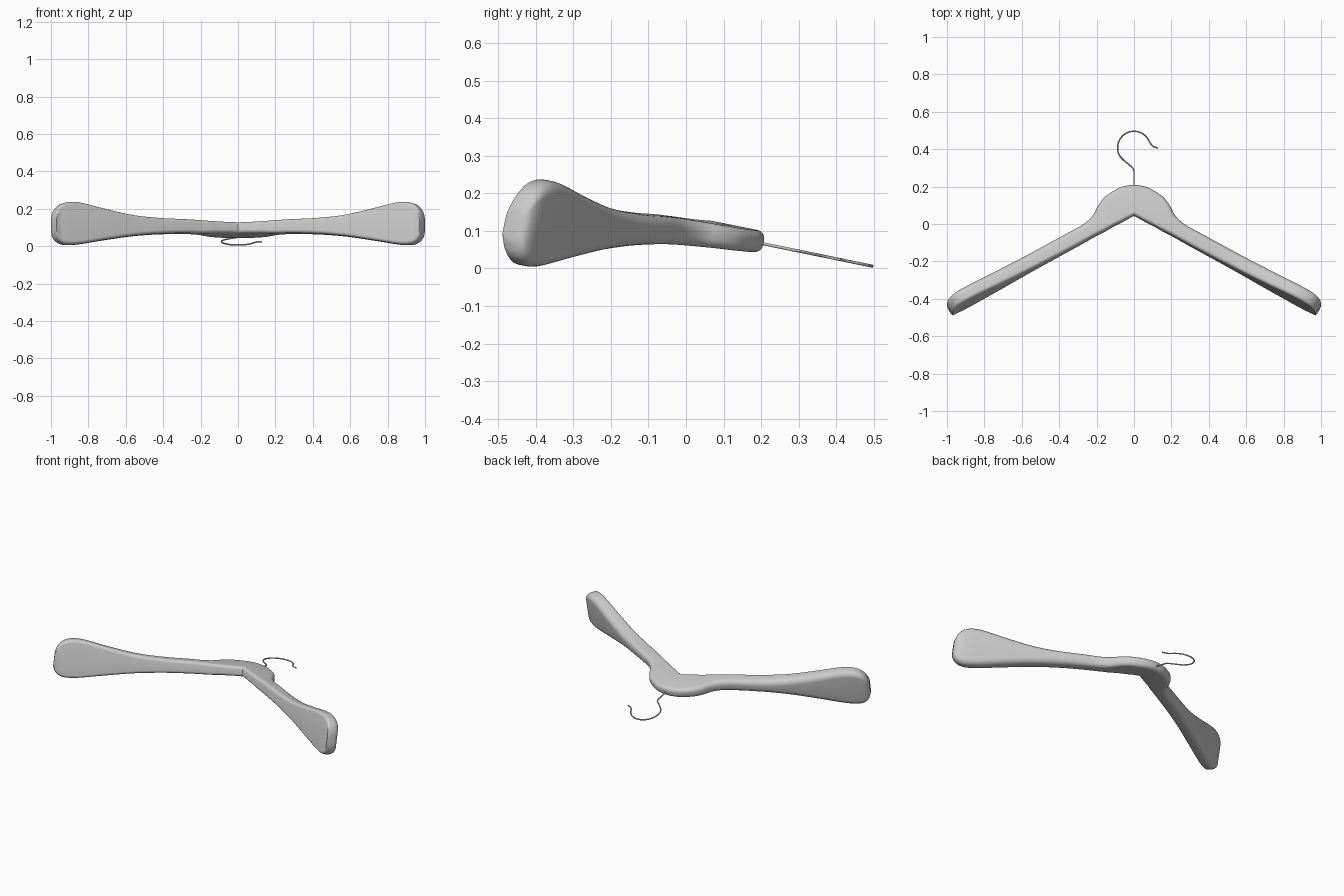
import bpy, bmesh, math
from mathutils import Vector

cube = bpy.data.objects.get("Cube")
if cube:
    bpy.data.objects.remove(cube, do_unlink=True)

TILT = 0.2  # lean of the whole hanger


def material(name, rgb):
    m = bpy.data.materials.new(name)
    m.use_nodes = True
    m.diffuse_color = (*rgb, 1)
    m.node_tree.nodes["Principled BSDF"].inputs["Base Color"].default_value = (*rgb, 1)
    return m


grey = material("light grey", (0.6, 0.6, 0.6))


def smooth(obj):
    bpy.ops.object.select_all(action="DESELECT")
    obj.select_set(True)
    bpy.context.view_layer.objects.active = obj
    bpy.ops.object.shade_smooth_by_angle(angle=math.radians(45))


# Sections along one arm: inner x, y, outer x, y, centre z, half height
SECTIONS = [
    (0, .045, 0, .207, .085, .030),
    (.012, .039, .03, .205, .085, .030),
    (.035, .027, .08, .191, .086, .030),
    (.07, .008, .15, .148, .089, .031),
    (.11, -.012, .19, .10, .093, .032),
    (.15, -.035, .22, .045, .097, .034),
    (.20, -.06, .27, -.003, .101, .036),
    (.28, -.105, .345, -.045, .104, .038),
    (.40, -.17, .455, -.105, .105, .042),
    (.55, -.25, .60, -.186, .107, .056),
    (.70, -.33, .745, -.266, .113, .084),
    (.82, -.392, .865, -.332, .119, .110),
    (.88, -.424, .925, -.365, .120, .1165),
    (.92, -.446, .962, -.388, .119, .111),
    (.945, -.46, .984, -.405, .118, .097),
    (.96, -.472, .996, -.42, .117, .077),
    (.967, -.480, .999, -.433, .116, .055),
    (.970, -.484, .996, -.445, .116, .040),
]


def resample(rows, steps):
    """Catmull-Rom interpolation through the sections."""
    out = []
    for i in range(len(rows) - 1):
        a, b, c, d = (rows[max(0, min(len(rows) - 1, i + k))] for k in (-1, 0, 1, 2))
        for s in range(steps):
            t = s / steps
            out.append([0.5 * (2 * q + (r - p) * t + (2 * p - 5 * q + 4 * r - u) * t ** 2
                               + (3 * q - p - 3 * r + u) * t ** 3)
                        for p, q, r, u in zip(a, b, c, d)])
    return out + [list(rows[-1])]


def section_ring(xi, yi, xo, yo, zc, h, side):
    """Rounded rectangle with a tighter inner edge and a fuller outer edge."""
    across = Vector((xo - xi, yo - yi, -TILT * (yo - yi)))
    mid = Vector(((xi + xo) / 2, (yi + yo) / 2, zc))
    half = across.length / 2
    across.normalize()
    up = Vector((0, TILT, 0.98))
    ring = []
    for quarter, (su, sv) in enumerate(((1, 1), (-1, 1), (-1, -1), (1, -1))):
        r = min(0.036 if su > 0 else 0.018, h * 0.8, half * 0.9)
        for k in range(7):
            ang = math.radians(quarter * 90 + k * 15)
            u = su * (half - r) + r * math.cos(ang)
            v = sv * (h - r) + r * math.sin(ang)
            p = mid + across * u + up * v
            ring.append((side * p.x, p.y, p.z))
    return ring


# Wooden body: one loft from the right tip to the left tip
arm = resample(SECTIONS, 4)
rings = [section_ring(*s, -1) for s in reversed(arm)] + [section_ring(*s, 1) for s in arm[1:]]
bm = bmesh.new()
loops = [[bm.verts.new(p) for p in ring] for ring in rings]
for a, b in zip(loops, loops[1:]):
    n = len(a)
    for i in range(n):
        j = (i + 1) % n
        bm.faces.new((a[i], a[j], b[j], b[i]))
bm.faces.new(loops[0])
bm.faces.new(loops[-1])
bmesh.ops.recalc_face_normals(bm, faces=bm.faces)
mesh = bpy.data.meshes.new("hanger_body")
bm.to_mesh(mesh)
bm.free()
mesh.materials.append(grey)
body = bpy.data.objects.new("hanger_body", mesh)
bpy.context.collection.objects.link(body)
smooth(body)

# Wire hook: stem, round bend and flicked tip
path = [(0, .17), (0, .285), (-.006, .299), (-.03, .32), (-.055, .341)]
path += [(.088 * math.cos(math.radians(t)), .408 + .088 * math.sin(math.radians(t)))
         for t in range(214, 20, -8)]
path += [(.09, .428), (.102, .415), (.113, .410), (.128, .407)]
curve = bpy.data.curves.new("wire_hook", "CURVE")
curve.dimensions = "3D"
curve.bevel_depth = 0.004
curve.bevel_resolution = 2
curve.use_fill_caps = True
spline = curve.splines.new("POLY")
spline.points.add(len(path) - 1)
for point, (x, y) in zip(spline.points, path):
    point.co = (x, y, 0.067 - 0.205 * (y - 0.2), 1)
curve.materials.append(grey)
hook = bpy.data.objects.new("wire_hook", curve)
bpy.context.collection.objects.link(hook)
bpy.ops.object.select_all(action="DESELECT")
hook.select_set(True)
bpy.context.view_layer.objects.active = hook
bpy.ops.object.convert(target="MESH")
smooth(bpy.context.view_layer.objects.active)
